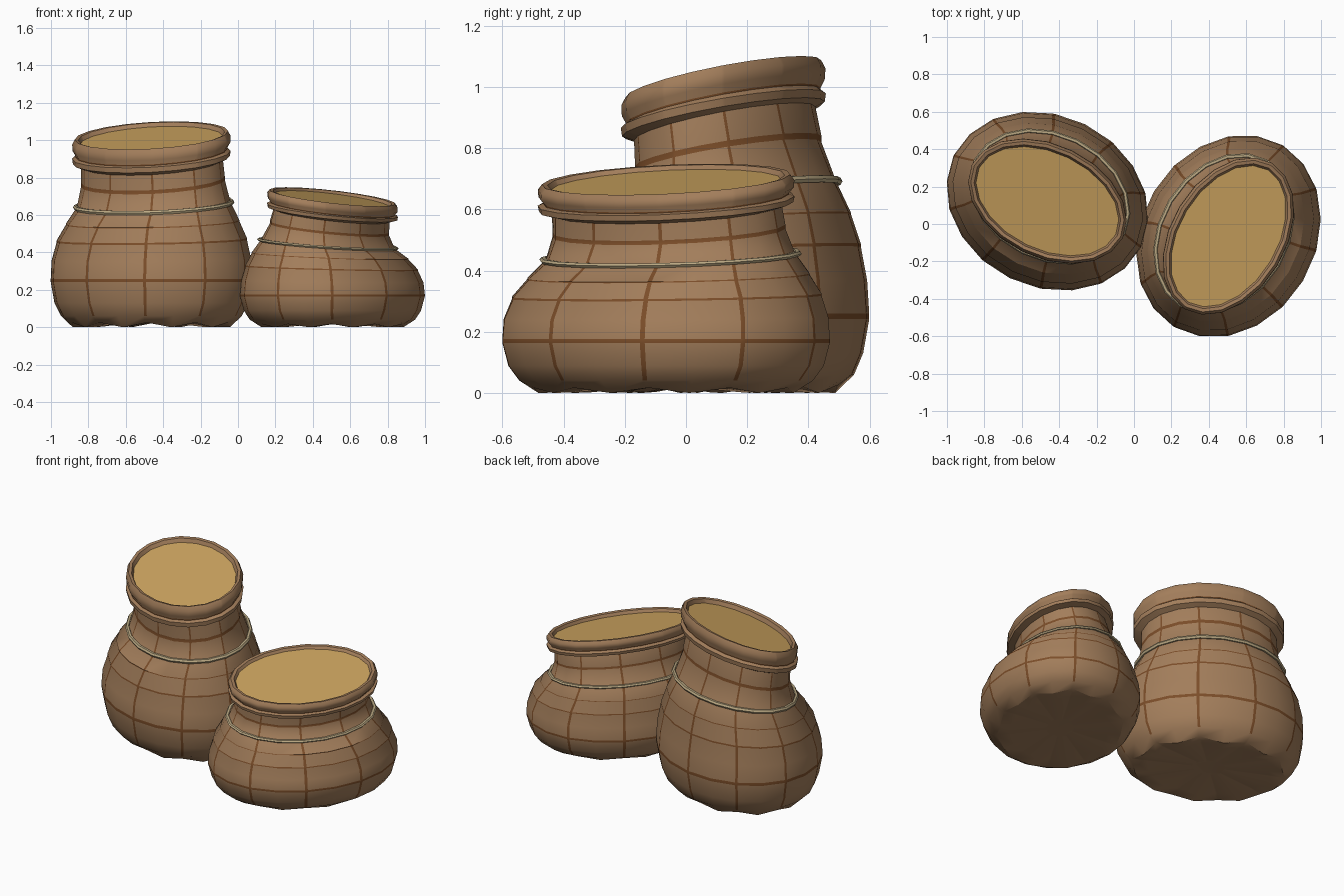
import bpy, bmesh, math

if "Cube" in bpy.data.objects:
    bpy.data.objects.remove(bpy.data.objects["Cube"])

SIDES = 20


def material(name, rgb):
    m = bpy.data.materials.new(name)
    m.diffuse_color = (*rgb, 1)
    m.use_nodes = True
    m.node_tree.nodes["Principled BSDF"].inputs["Base Color"].default_value = m.diffuse_color
    return m


CLOTH = material("brown cloth", (0.365, 0.208, 0.105))
SEAM = material("dark seam", (0.20, 0.075, 0.022))
CORD = material("pale cord", (0.50, 0.40, 0.23))
GRAIN = material("golden grain", (0.62, 0.38, 0.118))

# Sack profile from bottom to inner lip:
# height, long radius, short radius, shift to high side, tilt, seam half width
PROFILE = [
    (0.030, 0.10, 0.08, 0, 0, 0),
    (0.015, 0.36, 0.28, 0, 0, 0),
    (0.012, 0.445, 0.355, 0, 0, 0),
    (0.060, 0.50, 0.41, 0, 0, 0),
    (0.130, 0.537, 0.438, 0, 0, 0),
    (0.250, 0.557, 0.458, 0, 0, 0.009),
    (0.360, 0.553, 0.450, 0, 0.01, 0),
    (0.465, 0.528, 0.425, 0.005, 0.02, 0.005),
    (0.560, 0.482, 0.385, 0.015, 0.03, 0.003),
    (0.655, 0.430, 0.320, 0.028, 0.045, 0),
    (0.780, 0.406, 0.275, 0.018, 0.06, 0.010),
    (0.880, 0.402, 0.265, 0.005, 0.068, 0),
    (0.895, 0.444, 0.298, 0, 0.07, 0),
    (0.922, 0.448, 0.302, 0, 0.07, 0),
    (0.936, 0.430, 0.285, 0, 0.072, 0.003),
    (0.965, 0.446, 0.298, 0, 0.075, 0),
    (1.000, 0.448, 0.300, 0, 0.075, 0),
    (1.026, 0.434, 0.286, 0, 0.075, 0),
    (1.022, 0.416, 0.268, 0, 0.075, 0),
    (0.985, 0.400, 0.252, 0, 0.078, 0),
]


def angles(seams):
    """Angles round the sack; every second side carries a narrow seam strip."""
    out = []
    for k in range(SIDES):
        t = 2 * math.pi * k / SIDES
        if seams and k % 2 == 0:
            out += [(t - 0.015, True), (t + 0.015, False)]
        else:
            out.append((t, False))
    return out


def ring(bm, row, angs):
    z, a, b, shift, tilt = row[:5]
    verts = []
    for t, _ in angs:
        # scalloped folds round the foot
        fold = math.cos(t * SIDES / 2) if z < 0.02 else 0
        k = 1 + 0.02 * fold
        verts.append(bm.verts.new((a * k * math.cos(t),
                                   b * k * math.sin(t) + shift,
                                   z + tilt * math.sin(t) + 0.012 * fold)))
    return verts


def finish(bm, name, mats, place):
    me = bpy.data.meshes.new(name)
    bm.to_mesh(me)
    bm.free()
    for m in mats:
        me.materials.append(m)
    for p in me.polygons:
        p.use_smooth = True
    me.set_sharp_from_angle(angle=math.radians(42))
    ob = bpy.data.objects.new(name, me)
    bpy.context.collection.objects.link(ob)
    ob.location, ob.rotation_euler, ob.scale = place
    return ob


def loft(name, rows, mats, place, closed=False, seams=False):
    bm = bmesh.new()
    angs = angles(seams)
    rings = [ring(bm, r, angs) for r in rows]
    n, count = len(angs), len(rows)
    for i in range(count if closed else count - 1):
        lo, hi = rings[i], rings[(i + 1) % count]
        across = seams and rows[i][5]
        for j in range(n):
            k = (j + 1) % n
            f = bm.faces.new((lo[j], lo[k], hi[k], hi[j]))
            upright = seams and angs[j][1] and 0.05 < rows[i][0] < 0.88 and i > 2
            if across or upright:
                f.material_index = 1
    if not closed:
        bm.faces.new(rings[0][::-1])
    return finish(bm, name, mats, place)


def sack(prefix, place):
    # cloth body: each seam row becomes a thin band of faces
    rows = []
    for z, a, b, s, t, h in PROFILE:
        if h:
            rows += [(z - h, a, b, s, t, 1), (z + h, a, b, s, t, 0)]
        else:
            rows.append((z, a, b, s, t, 0))
    loft(prefix + "_sack_body", rows, [CLOTH, SEAM], place, seams=True)

    # cord tied round the shoulder
    cord = []
    for k in range(6):
        c, s = 0.013 * math.cos(k * math.pi / 3), 0.013 * math.sin(k * math.pi / 3)
        cord.append((0.655 + s, 0.438 + c, 0.328 + c, 0.028, 0.045))
    loft(prefix + "_sack_cord", cord, [CORD], place, closed=True)

    # grain surface filling the mouth
    bm = bmesh.new()
    bm.faces.new(ring(bm, (0.998, 0.407, 0.259, 0, 0.077), angles(False)))
    finish(bm, prefix + "_sack_grain", [GRAIN], place)


sack("tall", ((-0.463, 0.122, 0), (0, 0, math.radians(-26)), (1, 1, 1)))
sack("short", ((0.505, -0.065, 0), (0, 0, math.radians(59)), (1.015, 1.015, 0.68)))
